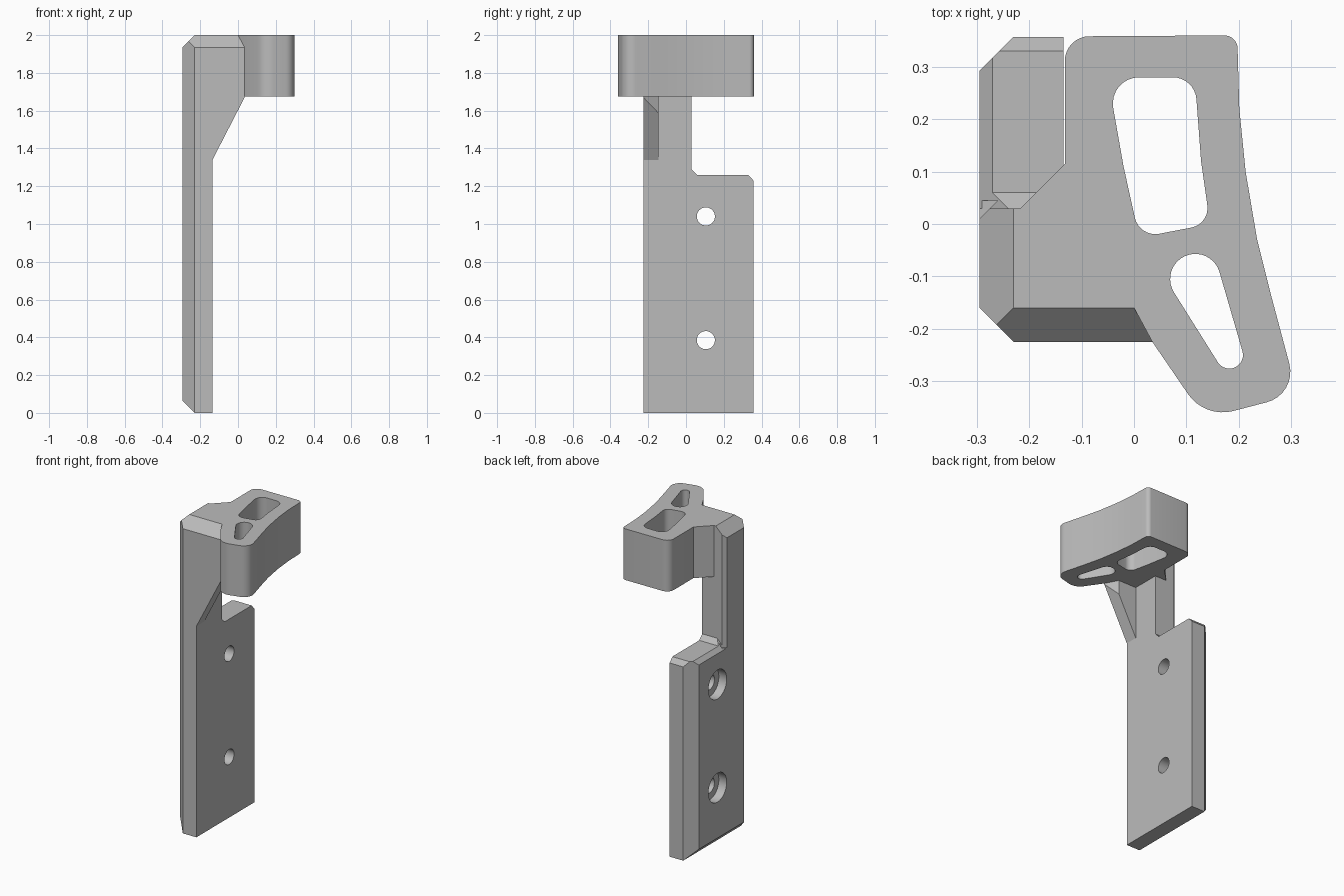
import bpy, bmesh, math
from mathutils import Vector

cube = bpy.data.objects.get("Cube")
if cube:
    bpy.data.objects.remove(cube, do_unlink=True)

grey = bpy.data.materials.new("plain_grey")
grey.use_nodes = True
grey.diffuse_color = (0.5, 0.5, 0.5, 1)
grey.node_tree.nodes["Principled BSDF"].inputs["Base Color"].default_value = (0.5, 0.5, 0.5, 1)

AXES = {"x": lambda u, v, w: (w, u, v),
        "y": lambda u, v, w: (u, w, v),
        "z": lambda u, v, w: (u, v, w)}


def prism(name, points, axis, start, end, cuts=()):
    """Extrude a flat outline along an axis, then slice off chamfers."""
    bm = bmesh.new()
    place = AXES[axis]
    base = bm.faces.new([bm.verts.new(place(u, v, start)) for u, v in points])
    new = bmesh.ops.extrude_face_region(bm, geom=[base])["geom"]
    shift = Vector(place(0, 0, end - start))
    bmesh.ops.translate(bm, vec=shift, verts=[g for g in new if isinstance(g, bmesh.types.BMVert)])
    for co, normal in cuts:
        geom = bm.verts[:] + bm.edges[:] + bm.faces[:]
        res = bmesh.ops.bisect_plane(bm, geom=geom, plane_co=co, plane_no=normal, clear_outer=True)
        edges = [g for g in res["geom_cut"] if isinstance(g, bmesh.types.BMEdge)]
        bmesh.ops.contextual_create(bm, geom=edges)
    bmesh.ops.recalc_face_normals(bm, faces=bm.faces[:])
    mesh = bpy.data.meshes.new(name)
    bm.to_mesh(mesh)
    bm.free()
    mesh.materials.append(grey)
    obj = bpy.data.objects.new(name, mesh)
    bpy.context.collection.objects.link(obj)
    return obj


def activate(obj):
    bpy.ops.object.select_all(action="DESELECT")
    obj.select_set(True)
    bpy.context.view_layer.objects.active = obj


def subtract(obj, cutter):
    mod = obj.modifiers.new("cut", "BOOLEAN")
    mod.operation = "DIFFERENCE"
    mod.solver = "EXACT"
    mod.object = cutter
    activate(obj)
    bpy.ops.object.modifier_apply(modifier=mod.name)
    bpy.data.objects.remove(cutter, do_unlink=True)


def arc(cx, cy, r, a, b, steps):
    return [(cx + r * math.cos(a + (b - a) * i / steps),
             cy + r * math.sin(a + (b - a) * i / steps)) for i in range(steps + 1)]


def rounded(corners, steps=8):
    """Polygon whose corners (x, y, radius) are replaced by arcs."""
    out = []
    for i, (x, y, r) in enumerate(corners):
        if r == 0:
            out.append((x, y))
            continue
        p = Vector((x, y))
        to_prev = (Vector(corners[i - 1][:2]) - p).normalized()
        to_next = (Vector(corners[(i + 1) % len(corners)][:2]) - p).normalized()
        half = to_prev.angle(to_next) / 2
        centre = p + (to_prev + to_next).normalized() * (r / math.sin(half))
        first = p + to_prev * (r / math.tan(half)) - centre
        last = p + to_next * (r / math.tan(half)) - centre
        a = math.atan2(first.y, first.x)
        sweep = (math.atan2(last.y, last.x) - a + math.pi) % math.tau - math.pi
        out += arc(centre.x, centre.y, r, a, a + sweep, steps)
    return out


LEFT, INNER, FRONT, BACK = -0.295, -0.135, -0.225, 0.357
TOP_FRONT = ((0, FRONT, 1.935), (0, -1, 1))

# Mounting plate and upright column share one stepped profile
plate = prism("plate_and_column",
              [(FRONT, 0), (BACK, 0), (BACK, 1.23), (0.33, 1.26), (0.06, 1.26),
               (0.03, 1.29), (0.03, 2), (FRONT, 2)], "x", LEFT, INNER,
              [((-0.23, FRONT, 0), (-1, -1, 0)),
               ((-0.23, BACK, 0), (-1, 1, 0)),
               ((-0.23, 0, 0), (-1, 0, -1)),
               ((-0.23, 0, 2), (-1, 0, 1)),
               TOP_FRONT])

# Small chamfers on the column's rear corner and the plate's upper edge
subtract(plate, prism("corner_cutter", [(-0.31, -0.005), (-0.26, 0.045), (-0.31, 0.045)], "z", 1.24, 2.1))
subtract(plate, prism("edge_cutter", [(-0.31, 1.22), (-0.23, 1.3), (-0.31, 1.3)], "y", 0.03, 0.4))

# Counterbored screw holes
for z in (0.385, 1.04):
    for radius, end in ((0.048, 0), (0.092, -0.24)):
        ring = arc(0.105, z, radius, 0, math.tau, 32)[:-1]
        subtract(plate, prism("hole_cutter", ring, "x", -0.4, end))

# Sloped web under the front of the head
web = prism("support_web", [(INNER, 1.34), (0.035, 1.67), (0.035, 2), (INNER, 2)],
            "y", FRONT, -0.145, [TOP_FRONT, ((0.035, FRONT, 0), (0.08, 0.043, 0))])

# Curved head
head = prism("head", rounded([
    (INNER, -0.145, 0), (-0.008, -0.145, 0), (0.035, FRONT, 0), (0.135, -0.371, 0.08),
    (0.312, -0.325, 0.06), (0.26, -0.13, 0), (0.235, -0.03, 0), (0.213, 0.1, 0),
    (0.201, 0.22, 0), (0.197, 0.36, 0.025), (-0.132, 0.358, 0.047),
    (-0.132, 0.115, 0), (-0.217, 0.03, 0), (INNER, 0.03, 0)]), "z", 1.675, 2)

# Large rounded opening and tapered slot through the head
subtract(head, prism("opening_cutter", rounded([
    (-0.05, 0.28, 0.05), (0.116, 0.28, 0.045), (0.128, 0.12, 0), (0.145, 0, 0.038),
    (0.01, -0.026, 0.04), (-0.02, 0.11, 0)]), "z", 1.5, 2.1))
ax, ay, ar, bx, by, br = 0.117, -0.105, 0.048, 0.182, -0.25, 0.026
along = math.atan2(by - ay, bx - ax)
lean = math.acos((ar - br) / math.hypot(bx - ax, by - ay))
slot = (arc(ax, ay, ar, along + lean, along + math.tau - lean, 20)
        + arc(bx, by, br, along - lean, along + lean, 12))
subtract(head, prism("slot_cutter", slot, "z", 1.5, 2.1))

for obj in (plate, web, head):
    activate(obj)
    bpy.ops.object.shade_smooth_by_angle(angle=math.radians(25))
